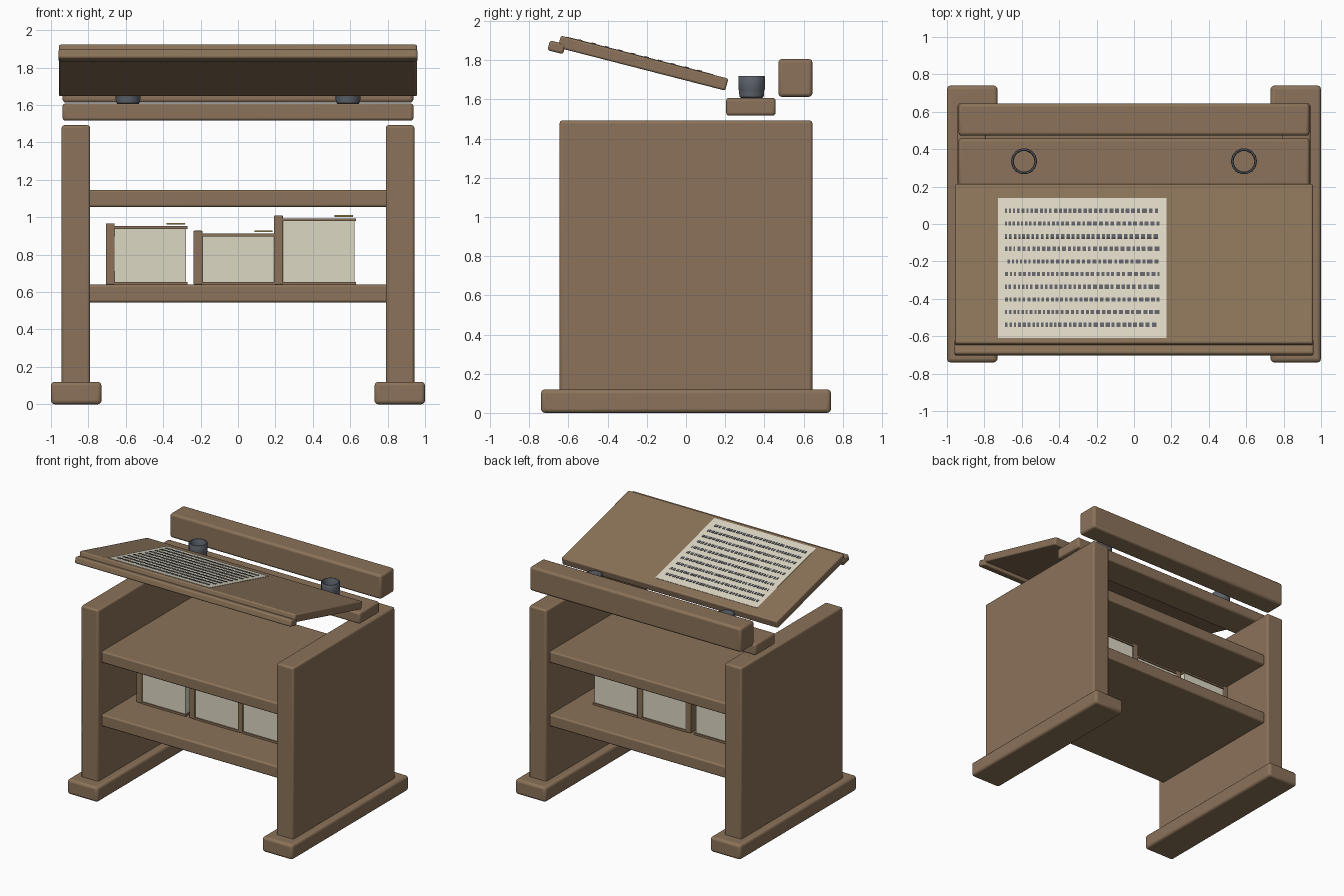
import bpy, bmesh, math, random
from mathutils import Matrix

if "Cube" in bpy.data.objects:
    bpy.data.objects.remove(bpy.data.objects["Cube"])

random.seed(4)


def material(name, rgb):
    m = bpy.data.materials.new(name)
    m.diffuse_color = (*rgb, 1)
    m.use_nodes = True
    m.node_tree.nodes["Principled BSDF"].inputs["Base Color"].default_value = m.diffuse_color
    return m


WOOD = material("wood", (0.26, 0.17, 0.10))
PAPER = material("paper", (0.72, 0.68, 0.55))
INK = material("ink", (0.12, 0.12, 0.14))
PEWTER = material("pewter", (0.11, 0.125, 0.15))
BRASS = material("brass", (0.38, 0.28, 0.09))


def finish(name, bm, mat, bevel=0.0):
    me = bpy.data.meshes.new(name)
    bm.to_mesh(me)
    bm.free()
    me.materials.append(mat)
    ob = bpy.data.objects.new(name, me)
    bpy.context.collection.objects.link(ob)
    if bevel:
        mod = ob.modifiers.new("bevel", 'BEVEL')
        mod.width, mod.segments = bevel, 3
    bpy.ops.object.select_all(action='DESELECT')
    ob.select_set(True)
    bpy.context.view_layer.objects.active = ob
    bpy.ops.object.shade_smooth_by_angle(angle=math.radians(35))
    return ob


def add_box(bm, x, y, z):
    size = (x[1] - x[0], y[1] - y[0], z[1] - z[0])
    mid = (sum(x) / 2, sum(y) / 2, sum(z) / 2)
    bmesh.ops.create_cube(bm, size=1, matrix=Matrix.Translation(mid) @ Matrix.Diagonal((*size, 1)))


def box(name, x, y, z, mat=WOOD, bevel=0.0, matrix=None):
    bm = bmesh.new()
    add_box(bm, x, y, z)
    ob = finish(name, bm, mat, bevel)
    if matrix:
        ob.matrix_world = matrix
    return ob


# Feet and side panels
for side, s in (("left", -1), ("right", 1)):
    box(side + "_foot", sorted((s * 0.73, s)), (-0.74, 0.74), (0, 0.12), bevel=0.02)
    box(side + "_panel", sorted((s * 0.79, s * 0.943)), (-0.645, 0.645), (0.10, 1.492), bevel=0.014)

# Shelves
for name, z in (("lower_shelf", (0.545, 0.64)), ("upper_shelf", (1.055, 1.147))):
    box(name, (-0.80, 0.80), (-0.60, 0.60), z, bevel=0.012)

# Back rails
box("inkwell_rail", (-0.938, 0.938), (0.205, 0.457), (1.517, 1.608), bevel=0.015)
box("back_bar", (-0.938, 0.938), (0.472, 0.645), (1.613, 1.806), bevel=0.018)

# Inkwells: open lathed cups
PROFILE = [(0.056, 1.608), (0.062, 1.612), (0.066, 1.63), (0.066, 1.645), (0.07, 1.655),
           (0.07, 1.715), (0.067, 1.72), (0.06, 1.72), (0.056, 1.712)]
N = 14
for side, cx in (("left", -0.588), ("right", 0.588)):
    bm = bmesh.new()
    rings = []
    for r, z in PROFILE:
        rings.append([bm.verts.new((cx + r * math.cos(2 * math.pi * i / N),
                                    0.335 + r * math.sin(2 * math.pi * i / N), z)) for i in range(N)])
    for k in range(len(rings)):
        a, b = rings[k], rings[(k + 1) % len(rings)]
        for i in range(N):
            j = (i + 1) % N
            bm.faces.new((a[i], a[j], b[j], b[i]))
    bmesh.ops.recalc_face_normals(bm, faces=bm.faces)
    finish(side + "_inkwell", bm, PEWTER)

# Slanted writing board with front lip
TILT = Matrix.Rotation(math.radians(-14.4), 4, 'X')
BOARD = Matrix.Translation((0, -0.219, 1.785)) @ TILT
box("writing_board", (-0.957, 0.957), (-0.441, 0.441), (-0.0315, 0.0315), bevel=0.01, matrix=BOARD)
box("board_lip", (-0.96, 0.96), (-0.041, 0.041), (-0.026, 0.026), bevel=0.012,
    matrix=Matrix.Translation((0, -0.661, 1.866)) @ TILT)

# Written sheet: paper and rows of ink dashes
box("paper_sheet", (-0.728, 0.175), (-0.412, 0.362), (0.03, 0.034), PAPER, matrix=BOARD)
bm = bmesh.new()
for row in range(10):
    v = 0.290 - row * 0.0699
    x = -0.69 + random.choice((0, 0, 0.014))
    while x < 0.125:
        t = (x + 0.69) / 0.82
        w = min(random.uniform(0.010, 0.016) + random.uniform(0.3, 1) * 0.014 * t, 0.135 - x)
        add_box(bm, (x, x + w), (v - 0.0115, v + 0.0115), (0.033, 0.037))
        x += w + random.uniform(0.008, 0.012)
finish("ink_marks", bm, INK).matrix_world = BOARD

# Books lying on the lower shelf: spine, covers, pages and clasp
for i, (x, top, lid) in enumerate(((-0.707, 0.968, 0.952), (-0.238, 0.928, 0.912), (0.192, 1.01, 0.993))):
    n = "book_%d_" % (i + 1)
    d = (-0.28, 0.28)
    box(n + "spine", (x, x + 0.048), d, (0.64, top), bevel=0.006)
    box(n + "bottom_cover", (x + 0.045, x + 0.438), d, (0.64, 0.655))
    box(n + "top_cover", (x + 0.045, x + 0.438), d, (lid - 0.014, lid))
    box(n + "pages", (x + 0.045, x + 0.43), (-0.27, 0.27), (0.65, lid - 0.01), PAPER)
    box(n + "clasp", (x + 0.325, x + 0.423), (-0.04, 0.04), (lid + 0.008, lid + 0.018), BRASS)
